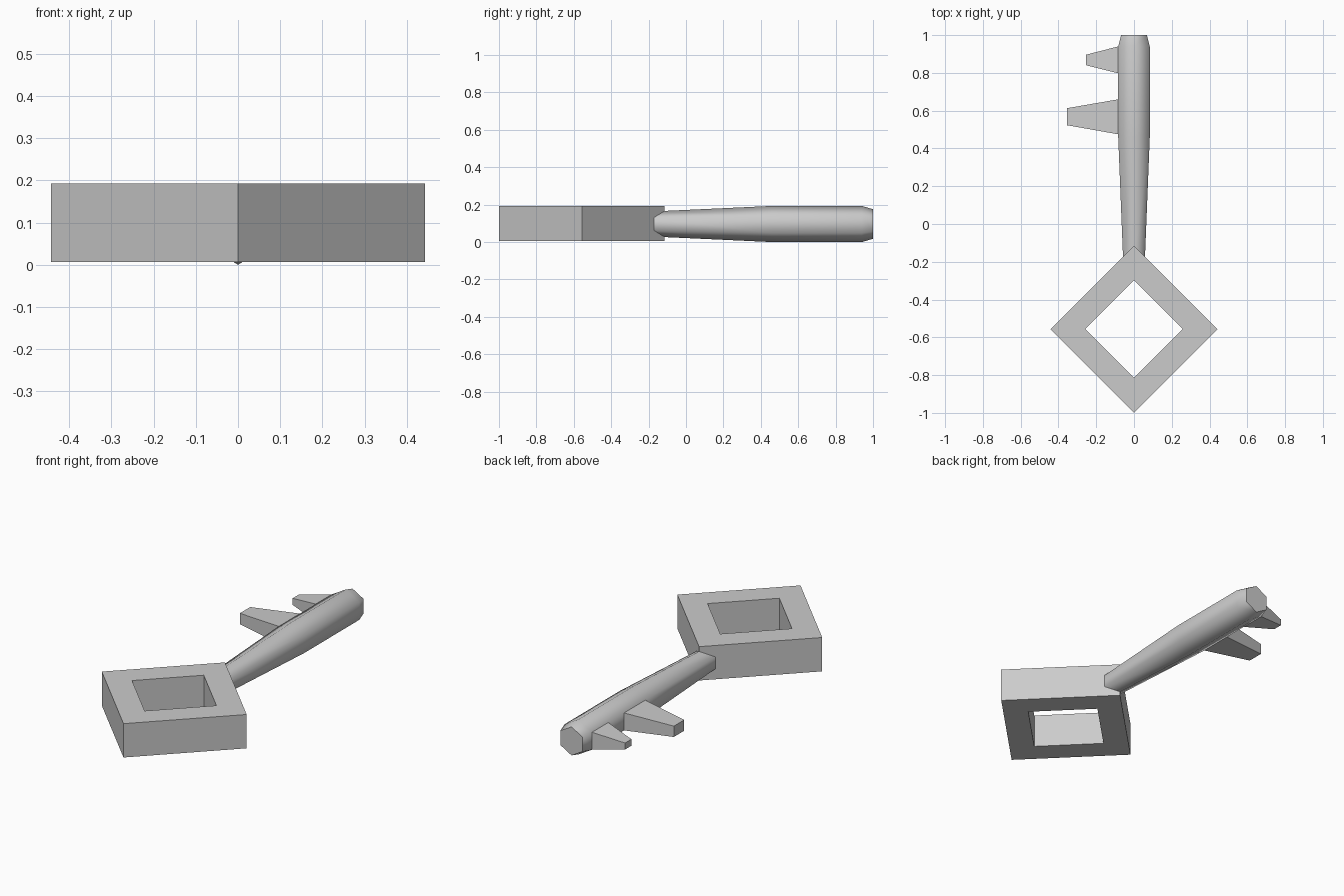
import bpy
import bmesh
from math import sin, cos, pi, radians

cube = bpy.data.objects.get("Cube")
if cube:
    bpy.data.objects.remove(cube, do_unlink=True)

GREY = (0.6, 0.6, 0.6, 1.0)
metal = bpy.data.materials.new("plain_grey")
metal.use_nodes = True
metal.diffuse_color = GREY
metal.node_tree.nodes["Principled BSDF"].inputs["Base Color"].default_value = GREY

MID_Z = 0.0965   # height of the shank axis
RADIUS = 0.0965  # largest shank radius


def loft(name, sections, closed=False):
    """Skin a row of equal-length point loops; cap the ends unless closed."""
    bm = bmesh.new()
    loops = [[bm.verts.new(p) for p in pts] for pts in sections]
    pairs = list(zip(loops, loops[1:]))
    if closed:
        pairs.append((loops[-1], loops[0]))
    else:
        bm.faces.new(loops[0])
        bm.faces.new(loops[-1])
    for a, b in pairs:
        for i in range(len(a)):
            j = (i + 1) % len(a)
            bm.faces.new((a[i], a[j], b[j], b[i]))
    bmesh.ops.recalc_face_normals(bm, faces=bm.faces)
    mesh = bpy.data.meshes.new(name)
    bm.to_mesh(mesh)
    bm.free()
    mesh.materials.append(metal)
    obj = bpy.data.objects.new(name, mesh)
    bpy.context.collection.objects.link(obj)
    return obj


# Square bow, turned on its corner, with a square hole
BOW_Y, OUTER, INNER = -0.557, 0.443, 0.258
LOW, HIGH = 0.006, 0.193


def diamond(half, z):
    return [(half * cos(i * pi / 2), BOW_Y + half * sin(i * pi / 2), z) for i in range(4)]


loft("bow", [diamond(OUTER, LOW), diamond(OUTER, HIGH),
             diamond(INNER, HIGH), diamond(INNER, LOW)], closed=True)


# Six-sided shank, thinner at the bow and chamfered at the tip
def hexagon(y, r):
    return [(r * sin(i * pi / 3), y, MID_Z + r * cos(i * pi / 3)) for i in range(6)]


shank = loft("shank", [hexagon(-0.2, 0.066), hexagon(0.46, RADIUS),
                       hexagon(0.94, RADIUS), hexagon(1.0, 0.079)])
bpy.ops.object.select_all(action="DESELECT")
shank.select_set(True)
bpy.context.view_layer.objects.active = shank
bpy.ops.object.shade_smooth_by_angle(angle=radians(65))


# Tapered teeth growing from the flat right side of the shank
def tooth_section(x, y0, y1, height):
    low, high = MID_Z - height / 2, MID_Z + height / 2
    return [(x, y0, low), (x, y1, low), (x, y1, high), (x, y0, high)]


SIDE_X = -RADIUS * cos(pi / 6)
loft("large_tooth", [tooth_section(SIDE_X, 0.475, 0.66, RADIUS),
                     tooth_section(-0.355, 0.523, 0.613, 0.06)])
loft("small_tooth", [tooth_section(SIDE_X, 0.798, 0.94, RADIUS),
                     tooth_section(-0.255, 0.841, 0.896, 0.036)])
